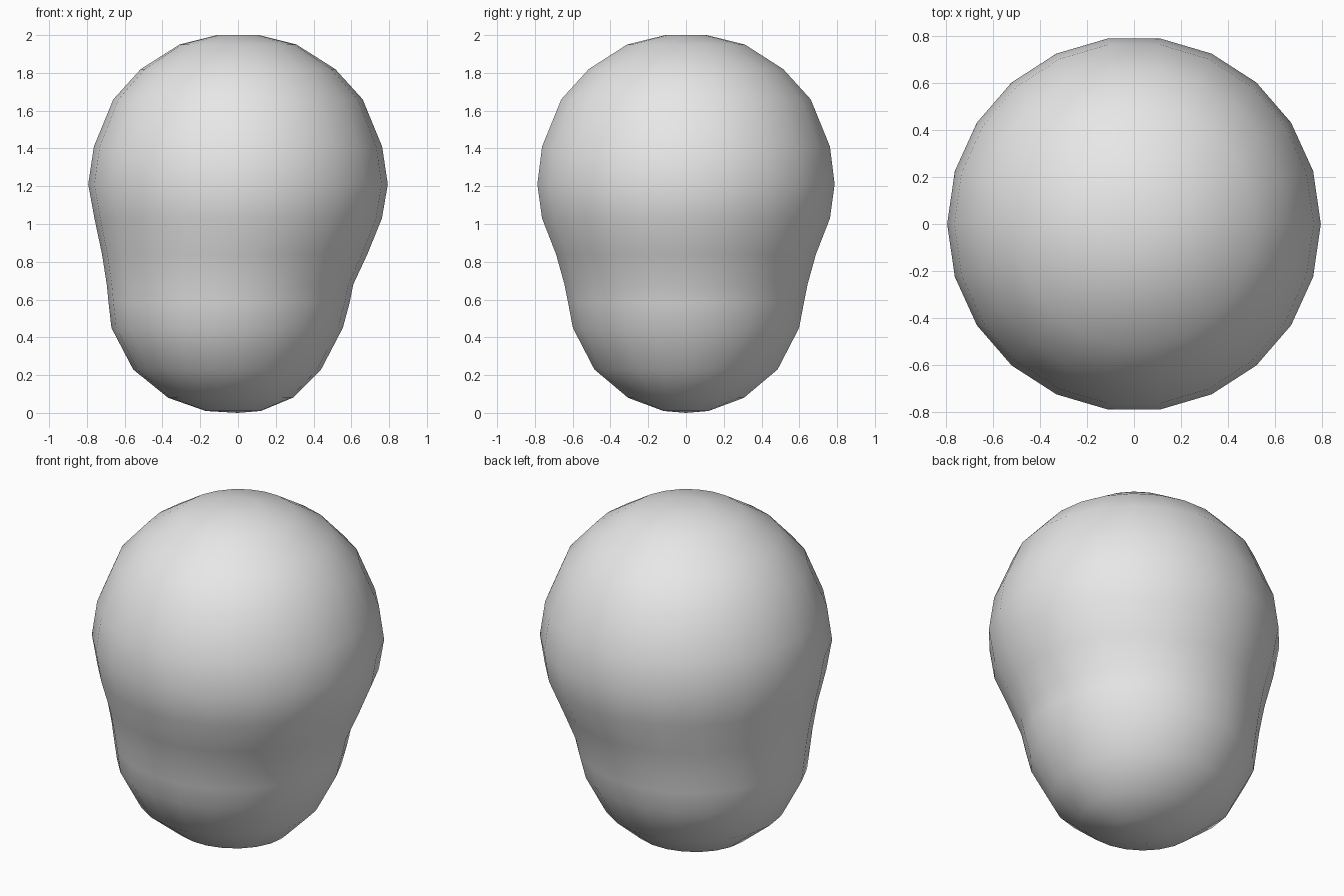
import bpy, bmesh, math

cube = bpy.data.objects.get("Cube")
if cube:
    bpy.data.objects.remove(cube, do_unlink=True)

# Plain light grey material
grey = bpy.data.materials.new("light_grey")
grey.use_nodes = True
colour = (0.8, 0.8, 0.8, 1.0)
grey.diffuse_color = colour
bsdf = grey.node_tree.nodes["Principled BSDF"]
bsdf.inputs["Base Color"].default_value = colour
bsdf.inputs["Roughness"].default_value = 0.6

# Rings from bottom to top: height, reach to -x, reach to +x, half depth in y
RINGS = [
    (0.01, 0.17, 0.12, 0.12),
    (0.08, 0.37, 0.29, 0.31),
    (0.23, 0.555, 0.44, 0.49),
    (0.45, 0.67, 0.555, 0.605),
    (0.58, 0.685, 0.59, 0.63),
    (0.68, 0.695, 0.61, 0.65),
    (0.84, 0.72, 0.685, 0.695),
    (1.03, 0.76, 0.762, 0.77),
    (1.21, 0.793, 0.793, 0.795),
    (1.41, 0.763, 0.763, 0.77),
    (1.66, 0.66, 0.66, 0.667),
    (1.82, 0.515, 0.515, 0.52),
    (1.95, 0.31, 0.31, 0.315),
    (2.00, 0.11, 0.11, 0.11),
]
SIDES = 22


def add_ring(bm, z, left, right, depth):
    """One oval ring, shifted sideways when its two reaches differ."""
    cx, rx = (right - left) / 2, (right + left) / 2
    angles = [2 * math.pi * i / SIDES for i in range(SIDES)]
    return [bm.verts.new((cx + rx * math.cos(a), depth * math.sin(a), z)) for a in angles]


# Body: a large round top blending into a smaller, slightly offset lower ball
bm = bmesh.new()
rings = [add_ring(bm, *r) for r in RINGS]
for low, high in zip(rings, rings[1:]):
    for i in range(SIDES):
        j = (i + 1) % SIDES
        bm.faces.new((low[i], low[j], high[j], high[i]))

# Close the bottom to a shallow point and the top with a flat cap
tip = bm.verts.new((0.0, 0.0, 0.0))
for i in range(SIDES):
    bm.faces.new((tip, rings[0][(i + 1) % SIDES], rings[0][i]))
bm.faces.new(rings[-1])
bmesh.ops.recalc_face_normals(bm, faces=bm.faces)
for face in bm.faces:
    face.smooth = True

mesh = bpy.data.meshes.new("rounded_body")
bm.to_mesh(mesh)
bm.free()
mesh.materials.append(grey)
body = bpy.data.objects.new("rounded_body", mesh)
bpy.context.collection.objects.link(body)
